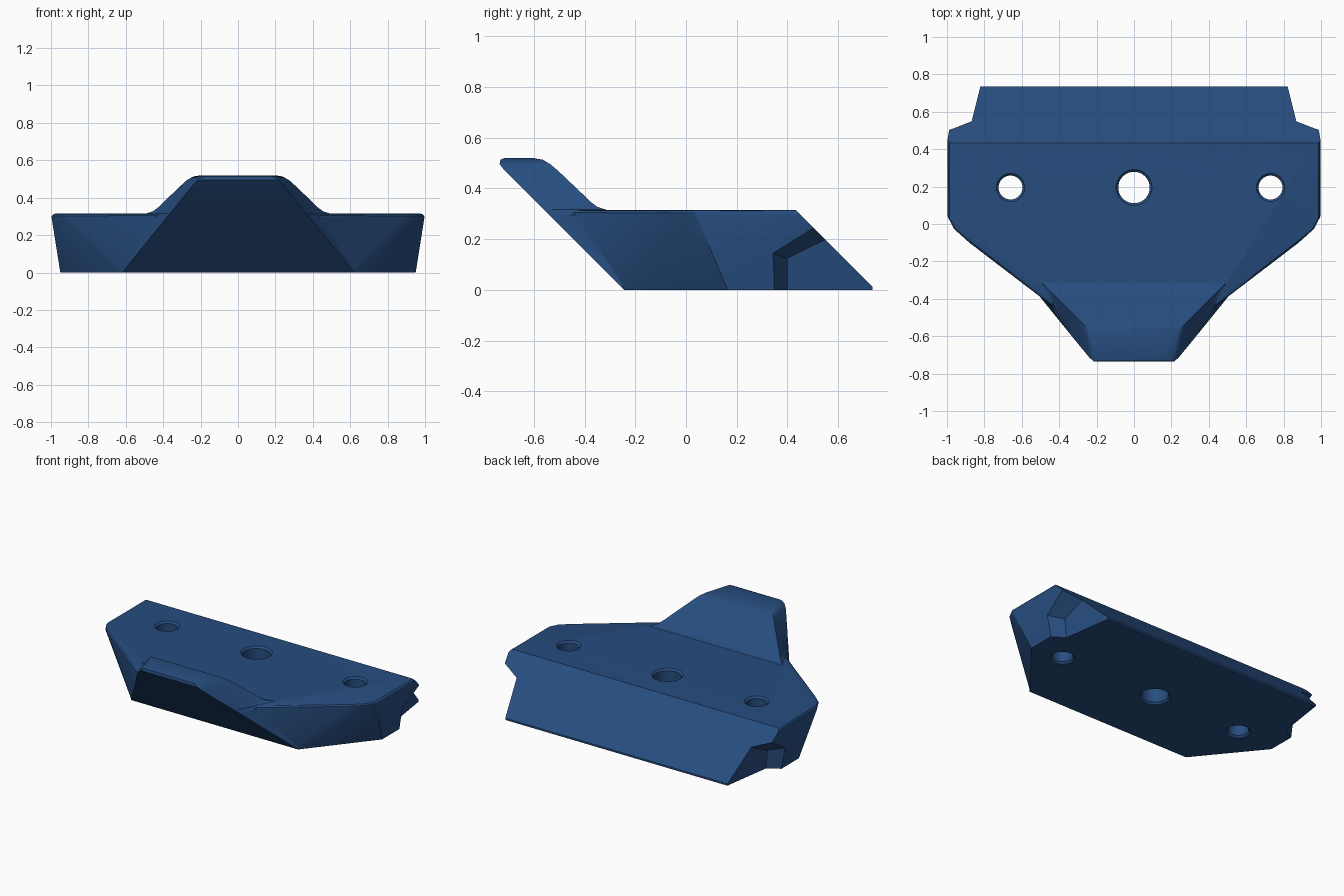
import bpy, bmesh, math

if "Cube" in bpy.data.objects:
    bpy.data.objects.remove(bpy.data.objects["Cube"])

blue = bpy.data.materials.new("navy_blue")
blue.diffuse_color = (0.02, 0.074, 0.212, 1)
blue.use_nodes = True
blue.node_tree.nodes["Principled BSDF"].inputs["Base Color"].default_value = blue.diffuse_color
TOP = 0.315


def make_object(name, bm):
    bmesh.ops.recalc_face_normals(bm, faces=bm.faces)
    me = bpy.data.meshes.new(name)
    bm.to_mesh(me)
    bm.free()
    me.materials.append(blue)
    ob = bpy.data.objects.new(name, me)
    bpy.context.collection.objects.link(ob)
    return ob


def hull(points):
    bm = bmesh.new()
    for p in points:
        bm.verts.new(p)
    res = bmesh.ops.convex_hull(bm, input=bm.verts)
    loose = [v for v in bm.verts if not v.link_faces]
    bmesh.ops.delete(bm, geom=loose, context='VERTS')
    bmesh.ops.dissolve_limit(bm, angle_limit=0.01, verts=bm.verts, edges=bm.edges)
    return bm


def combine(target, other, operation):
    m = target.modifiers.new("combine", 'BOOLEAN')
    m.operation, m.object, m.solver = operation, other, 'EXACT'
    bpy.context.view_layer.objects.active = target
    bpy.ops.object.modifier_apply(modifier=m.name)
    bpy.data.objects.remove(other)


# Main wedge: faceted block, sloped at the back and flared at the sides
half = [(0.62, -0.24, 0), (0.95, 0.165, 0), (0.95, 0.735, 0), (0.95, 0.735, 0.012),
        (1, 0.432, TOP), (1, 0.03, TOP), (0.97, -0.03, TOP), (0.9, -0.09, TOP),
        (0.45, -0.43, TOP), (0.3, -0.55, TOP)]
bm = hull([(s * x, y, z) for x, y, z in half for s in (1, -1)])

# Soft rim along the top, leaving the back edge crisp
rim = [e for e in bm.edges if all(v.co.z > TOP - 0.001 for v in e.verts)
       and not all(v.co.y > 0.42 for v in e.verts)]
bmesh.ops.bevel(bm, geom=rim, offset=0.025, segments=3, profile=0.5, affect='EDGES',
                clamp_overlap=True)
body = make_object("wedge_bracket", bm)

# Raised nose: rows of (back half width, back y, z, front half width)
rows = [(0.60, -0.20, 0.0, 0.62), (0.52, -0.30, 0.295, 0.381),
        (0.49, -0.315, 0.316, 0.364), (0.455, -0.35, 0.327, 0.355),
        (0.425, -0.38, 0.35, 0.336), (0.40, -0.405, 0.375, 0.316),
        (0.30, -0.505, 0.47, 0.238), (0.272, -0.535, 0.495, 0.214),
        (0.24, -0.565, 0.513, 0.188), (0.20, -0.605, 0.52, 0.16)]
bm = bmesh.new()
loops = []
for xb, yb, z, xf in rows:
    yf = max(-0.245 - z, -0.735 + (0.02 if z > 0.515 else 0.003 if z > 0.5 else 0))
    loops.append([bm.verts.new(p) for p in
                  ((-xf, yf, z), (xf, yf, z), (xb, yb, z), (-xb, yb, z))])
for a, b in zip(loops, loops[1:]):
    for i in range(4):
        j = (i + 1) % 4
        bm.faces.new((a[i], a[j], b[j], b[i]))
bm.faces.new(loops[0])
bm.faces.new(loops[-1])
bmesh.ops.triangulate(bm, faces=bm.faces)
nose = make_object("nose", bm)
combine(body, nose, 'UNION')

# Undercut notches at both rear corners
for s in (1, -1):
    pts = []
    for x, y, lean in ((0.87, 0.4, 0.1), (1.2, 0.2, 0), (1.2, 0.9, 0), (0.805, 0.84, 0.1)):
        z = 0.125 + 0.55 * (x - 0.87) + 0.571 * (y - 0.4)
        pts += [(s * (x - 0.05 * lean), y, -0.05), (s * (x + lean * z), y, z)]
    combine(body, make_object("notch_cutter", hull(pts)), 'DIFFERENCE')

# Bolt holes with small chamfers at both ends
for x, r in ((-0.66, 0.064), (0, 0.084), (0.73, 0.064)):
    bm = bmesh.new()
    n = 40
    prof = [(r + 0.026, -0.014), (r, 0.012), (r, TOP - 0.012), (r + 0.026, TOP + 0.014)]
    rings = [[bm.verts.new((x + q * math.cos(2 * math.pi * i / n),
                            0.195 + q * math.sin(2 * math.pi * i / n), z))
              for i in range(n)] for q, z in prof]
    for a, b in zip(rings, rings[1:]):
        for i in range(n):
            j = (i + 1) % n
            bm.faces.new((a[i], a[j], b[j], b[i]))
    bm.faces.new(rings[0])
    bm.faces.new(rings[-1])
    combine(body, make_object("hole_cutter", bm), 'DIFFERENCE')

# Smooth shading with crisp edges kept
bpy.ops.object.select_all(action='DESELECT')
body.select_set(True)
bpy.context.view_layer.objects.active = body
bpy.ops.object.shade_smooth_by_angle(angle=math.radians(25))
